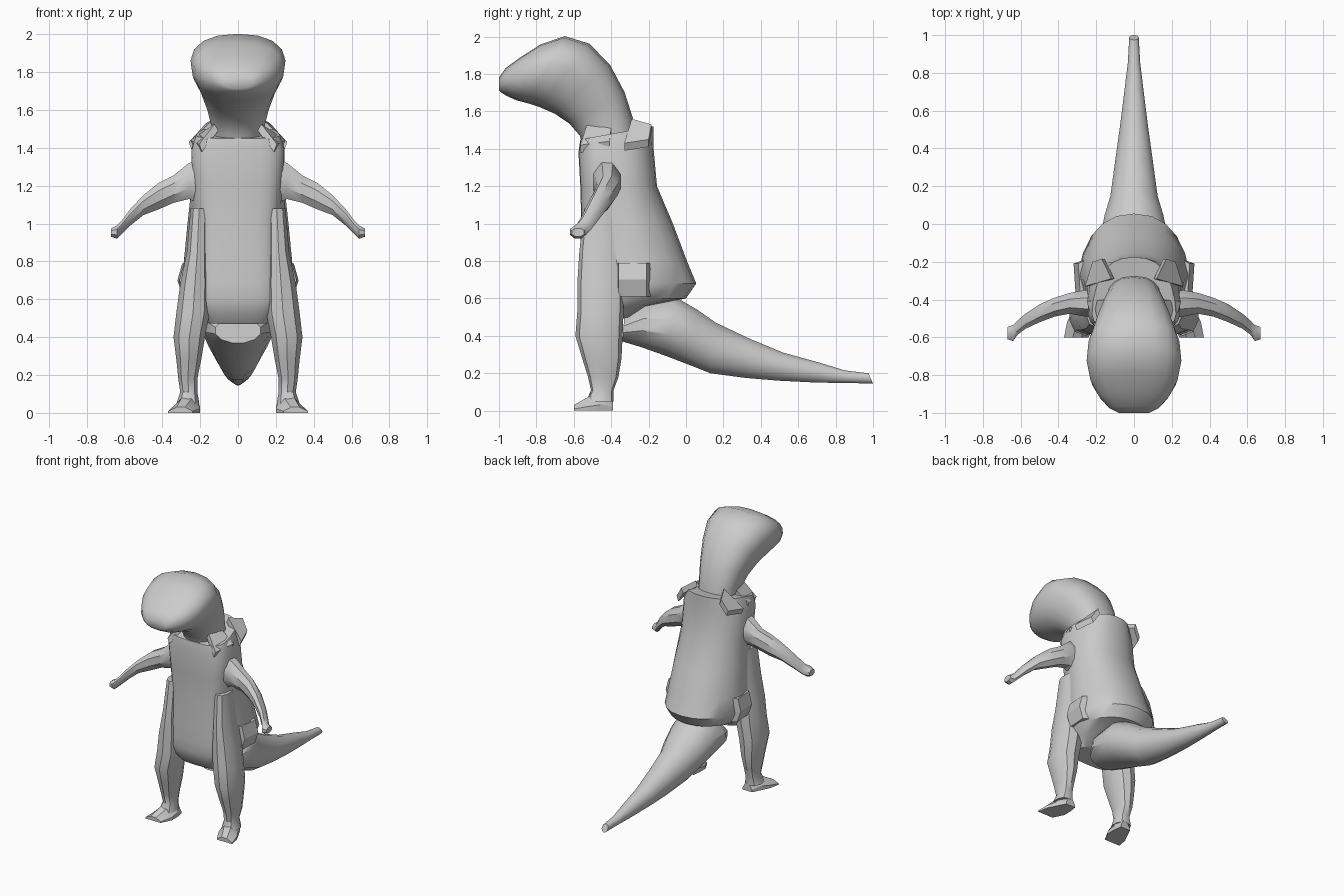
import bpy, bmesh, math
from mathutils import Vector

if "Cube" in bpy.data.objects:
    bpy.data.objects.remove(bpy.data.objects["Cube"])

grey = bpy.data.materials.new("plain grey")
grey.diffuse_color = (0.6, 0.6, 0.6, 1)
grey.use_nodes = True
grey.node_tree.nodes["Principled BSDF"].inputs["Base Color"].default_value = grey.diffuse_color


def finish(name, bm, angle=35):
    bmesh.ops.recalc_face_normals(bm, faces=bm.faces)
    me = bpy.data.meshes.new(name)
    bm.to_mesh(me)
    bm.free()
    me.materials.append(grey)
    me.shade_smooth()
    me.set_sharp_from_angle(angle=math.radians(angle))
    ob = bpy.data.objects.new(name, me)
    bpy.context.collection.objects.link(ob)
    return ob


def sgnpow(v, p):
    return math.copysign(abs(v) ** p, v)


def ring(low, high, half, n=16, power=2.0, flare=0.0):
    """Rounded cross-section from point low to point high, half = sideways vector."""
    low, high, half = Vector(low), Vector(high), Vector(half)
    mid, up = (low + high) / 2, (high - low) / 2
    pts = []
    for i in range(n):
        a = 2 * math.pi * (i + 0.5) / n
        c, s = sgnpow(math.cos(a), 2 / power), sgnpow(math.sin(a), 2 / power)
        k = 1 / max(abs(math.sin(math.pi / 2 * (1 - 1 / n * 2))), 0.9)
        pts.append(mid + half * c * (1 + flare * s) * k + up * s * k)
    return pts


def loft(name, rings, angle=35):
    bm = bmesh.new()
    loops = [[bm.verts.new(p) for p in r] for r in rings]
    for a, b in zip(loops, loops[1:]):
        for i in range(len(a)):
            j = (i + 1) % len(a)
            bm.faces.new((a[i], a[j], b[j], b[i]))
    bm.faces.new(loops[0])
    bm.faces.new(loops[-1])
    return finish(name, bm, angle)


# Head and neck: lower (y, z), upper (y, z), half width
head = [(-.54, 1.38, -.27, 1.42, .14), (-.565, 1.47, -.285, 1.56, .14),
        (-.62, 1.535, -.33, 1.70, .165), (-.70, 1.59, -.41, 1.85, .20),
        (-.78, 1.625, -.52, 1.96, .235), (-.84, 1.645, -.65, 2.0, .245),
        (-.90, 1.66, -.78, 1.955, .225), (-.95, 1.68, -.89, 1.885, .18),
        (-.985, 1.70, -.965, 1.83, .13), (-1.0, 1.715, -1.0, 1.78, .08)]
loft("head_and_neck", [ring((0, a, b), (0, c, d), (w, 0, 0), 18, 2.3, .1)
                       for a, b, c, d, w in head], 45)

# Tail: y of lower edge, z low, y of upper edge, z high, half width
tail = [(-.34, .37, -.33, .50, .12), (-.24, .34, -.22, .58, .18),
        (-.10, .29, -.06, .61, .18), (.03, .24, .06, .54, .155),
        (.13, .20, .16, .47, .125), (.32, .175, .34, .385, .10),
        (.50, .16, .52, .31, .075), (.70, .15, .72, .255, .05),
        (.85, .148, .85, .215, .033), (1.0, .145, .975, .20, .025)]
loft("tail", [ring((0, a, b), (0, c, d), (w, 0, 0), 12) for a, b, c, d, w in tail])

# Torso: y front, z front, y back, z back, half width front, half width back
torso = [(-.50, .47, -.30, .50, .17, .17), (-.55, .53, -.20, .56, .20, .22),
         (-.57, .60, .00, .60, .22, .28), (-.57, .68, .055, .68, .22, .305),
         (-.57, .80, .005, .80, .215, .295), (-.56, 1.0, -.07, 1.0, .215, .275),
         (-.565, 1.2, -.155, 1.2, .235, .255), (-.575, 1.38, -.175, 1.42, .25, .24),
         (-.565, 1.45, -.175, 1.52, .23, .20)]


def torso_ring(yf, zf, yb, zb, wf, wb, n=24):
    pts, split = [], -.40
    for i in range(n):
        a = 2 * math.pi * i / n
        s, c = math.sin(a), math.cos(a)
        p = 2 / 3.6 if s < 0 else 2 / 2.3   # boxy chest, rounder back
        s, c = sgnpow(s, p), sgnpow(c, p)
        y = split + s * ((split - yf) if s < 0 else (yb - split))
        t = (y - yf) / (yb - yf)
        w = wf + (wb - wf) * min(1, max(0, (y + .5) / .2))
        pts.append((c * w, y, zf + (zb - zf) * t))
    return pts


loft("torso", [torso_ring(*t) for t in torso], 40)

# Leg: z, x inner, x outer, y front, y back
leg = [(1.08, .16, .25, -.54, -.38), (.85, .16, .27, -.565, -.36),
       (.68, .15, .305, -.575, -.34), (.53, .15, .325, -.575, -.34),
       (.40, .175, .34, -.585, -.345), (.28, .195, .325, -.55, -.35),
       (.18, .215, .315, -.52, -.365), (.11, .215, .305, -.505, -.39),
       (.05, .205, .325, -.53, -.39)]
# Foot: y, x inner, x outer, z top
foot = [(-.39, .21, .29, .06), (-.45, .20, .32, .11), (-.52, .20, .355, .075),
        (-.60, .24, .37, .03)]
# Arm: x, z low, z high, y front, y back
arm = [(.19, 1.10, 1.34, -.50, -.36), (.26, 1.13, 1.32, -.49, -.35),
       (.34, 1.11, 1.255, -.475, -.365), (.42, 1.075, 1.215, -.49, -.39),
       (.50, 1.045, 1.15, -.52, -.425), (.575, .985, 1.07, -.555, -.475),
       (.615, .945, 1.015, -.585, -.51), (.64, .92, .99, -.62, -.535),
       (.67, .93, .975, -.61, -.545)]

for side, s in (("right", 1), ("left", -1)):
    loft(side + "_leg", [ring((s * (a + b) / 2, f, z), (s * (a + b) / 2, k, z),
                              ((b - a) / 2, 0, 0), 10, 2.4)
                         for z, a, b, f, k in leg])
    loft(side + "_foot", [[(s * a, y, 0), (s * b, y, 0), (s * b, y, h * .3),
                           (s * (b * .65 + a * .35), y, h), (s * (a * .7 + b * .3), y, h),
                           (s * a, y, h * .3)] for y, a, b, h in foot], 25)
    loft(side + "_arm", [ring((s * x, (f + k) / 2, a), (s * x, (f + k) / 2, b),
                              (0, (k - f) / 2, 0), 8)
                         for x, a, b, f, k in arm])
    # Pointed collar flaps, front and rear of the shoulder
    for part, pts in (("front", [(.25, -.41, 1.44), (.205, -.565, 1.42),
                                 (.12, -.53, 1.53), (.15, -.40, 1.51)]),
                      ("rear", [(.26, -.33, 1.43), (.22, -.20, 1.45),
                                (.17, -.185, 1.53), (.12, -.29, 1.56)])):
        bm = bmesh.new()
        top = [bm.verts.new((s * x, y, z)) for x, y, z in pts]
        low = [bm.verts.new((s * (x - .015), y, z - .04)) for x, y, z in pts]
        bm.faces.new(top)
        bm.faces.new(low)
        for i in range(4):
            j = (i + 1) % 4
            bm.faces.new((top[i], top[j], low[j], low[i]))
        finish(f"{side}_{part}_collar_flap", bm, 25)
    # Hip flap at the lower side edge of the back
    loft(side + "_hip_flap", [[(s * .24, -.37, z), (s * w, -.36, z),
                               (s * (w + .01), -.21, z), (s * .24, -.18, z)]
                              for z, w in ((.61, .28), (.70, .31), (.79, .285))], 25)
